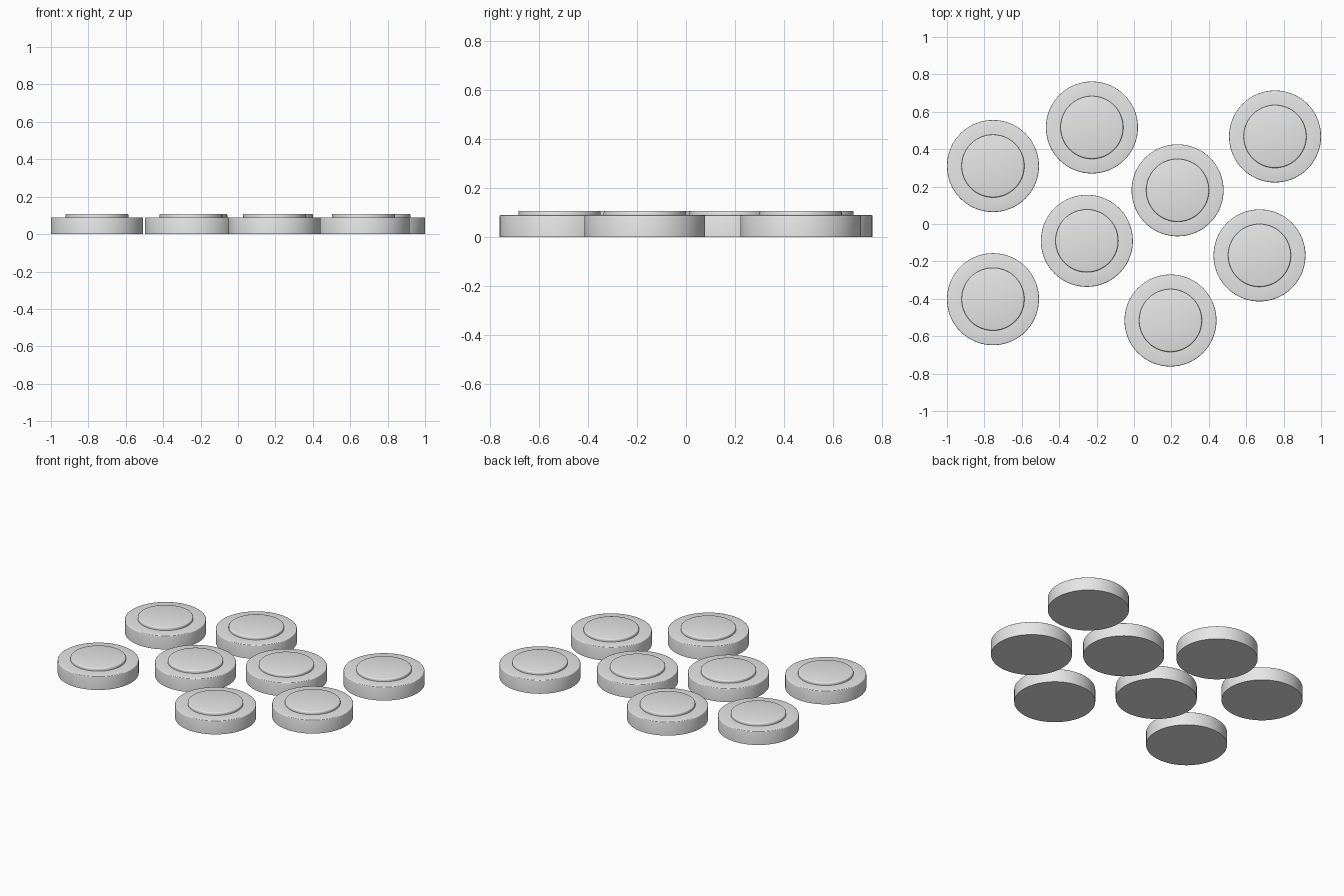
import bpy, bmesh, math
from mathutils import Vector, Matrix

cube = bpy.data.objects.get("Cube")
if cube:
    bpy.data.objects.remove(cube, do_unlink=True)

# Single grey material
grey = bpy.data.materials.new("light_grey")
grey.use_nodes = True
colour = (0.8, 0.8, 0.8, 1)
grey.diffuse_color = colour
grey.node_tree.nodes["Principled BSDF"].inputs["Base Color"].default_value = colour

BASE_R, BASE_H = 0.246, 0.09
CAP_R, CAP_H = 0.168, 0.108
SEGMENTS = 72


def rounded_corner(radius, height, bevel, steps=3):
    """Quarter-round from the vertical wall to the flat top."""
    points = []
    for i in range(steps + 1):
        a = math.pi / 2 * i / steps
        points.append((radius - bevel + bevel * math.cos(a),
                       height - bevel + bevel * math.sin(a)))
    return points


def disc_mesh():
    """Lathe the stepped disc profile around the vertical axis."""
    profile = [(0, 0), (BASE_R, 0)]
    profile += rounded_corner(BASE_R, BASE_H, 0.005)
    profile += [(CAP_R, BASE_H)]
    profile += rounded_corner(CAP_R, CAP_H, 0.007)
    profile += [(0, CAP_H)]
    bm = bmesh.new()
    verts = [bm.verts.new((r, 0, z)) for r, z in profile]
    edges = [bm.edges.new(pair) for pair in zip(verts, verts[1:])]
    bmesh.ops.spin(bm, geom=verts + edges, cent=(0, 0, 0), axis=(0, 0, 1),
                   angle=math.tau, steps=SEGMENTS, use_merge=True)
    bmesh.ops.remove_doubles(bm, verts=bm.verts, dist=0.0001)
    bmesh.ops.recalc_face_normals(bm, faces=bm.faces)
    mesh = bpy.data.meshes.new("stepped_disc")
    bm.to_mesh(mesh)
    bm.free()
    mesh.materials.append(grey)
    return mesh


# Eight identical discs scattered on the ground
centres = [(-0.754, 0.31), (-0.225, 0.516), (0.233, 0.18), (0.754, 0.468),
           (-0.252, -0.09), (-0.754, -0.402), (0.195, -0.516), (0.671, -0.168)]
mesh = disc_mesh()
bpy.ops.object.select_all(action="DESELECT")
for i, (x, y) in enumerate(centres, 1):
    disc = bpy.data.objects.new(f"stepped_disc_{i}", mesh)
    disc.location = (x, y, 0)
    bpy.context.collection.objects.link(disc)

# Smooth walls, sharp creases
disc.select_set(True)
bpy.context.view_layer.objects.active = disc
bpy.ops.object.shade_smooth_by_angle(angle=math.radians(35))
